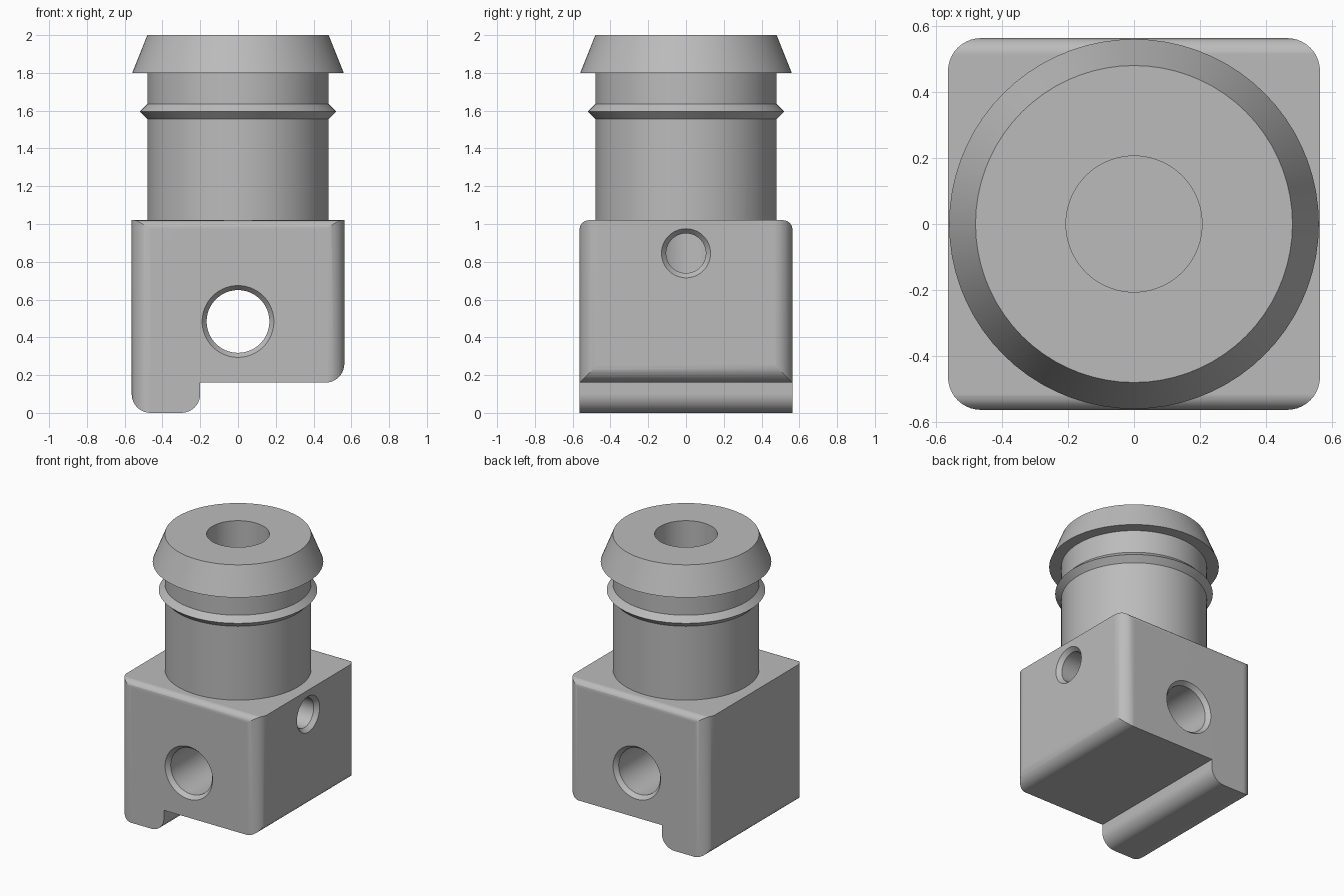
import bpy, bmesh, math
from mathutils import Matrix, Vector

cube = bpy.data.objects.get("Cube")
if cube:
    bpy.data.objects.remove(cube, do_unlink=True)

HALF = 0.563        # half width of the block
TOP = 1.02          # top of the block
EPS = 0.0005        # keeps tangent walls from coinciding

grey = bpy.data.materials.new("plain_grey")
grey.use_nodes = True
colour = (0.5, 0.5, 0.5, 1)
grey.diffuse_color = colour
grey.node_tree.nodes["Principled BSDF"].inputs["Base Color"].default_value = colour


def finish(name, bm):
    bmesh.ops.recalc_face_normals(bm, faces=bm.faces)
    mesh = bpy.data.meshes.new(name)
    bm.to_mesh(mesh)
    bm.free()
    mesh.materials.append(grey)
    obj = bpy.data.objects.new(name, mesh)
    bpy.context.collection.objects.link(obj)
    return obj


def rounded(corners, steps=10):
    """Outline from (u, v, radius) right-angled corners."""
    out = []
    for i, (u, v, r) in enumerate(corners):
        p = Vector((u, v))
        if r == 0:
            out.append(p)
            continue
        a = (Vector(corners[i - 1][:2]) - p).normalized()
        b = (Vector(corners[(i + 1) % len(corners)][:2]) - p).normalized()
        for k in range(steps + 1):
            t = math.pi / 2 * k / steps
            out.append(p + r * (a + b - b * math.cos(t) - a * math.sin(t)))
    return out


def prism(name, outline, low, high, place):
    """Extrude an outline between two depths; place maps (u, v, depth) to xyz."""
    bm = bmesh.new()
    face = bm.faces.new([bm.verts.new(place(p.x, p.y, low)) for p in outline])
    shift = Vector(place(0, 0, high)) - Vector(place(0, 0, low))
    new = bmesh.ops.extrude_face_region(bm, geom=[face], use_keep_orig=True)["geom"]
    bmesh.ops.translate(bm, vec=shift, verts=[g for g in new if isinstance(g, bmesh.types.BMVert)])
    return finish(name, bm)


def lathe(name, profile, matrix=Matrix.Identity(4), steps=72):
    """Revolve (radius, height) points about z, then move into place."""
    bm = bmesh.new()
    verts = [bm.verts.new((r, 0, z)) for r, z in profile]
    edges = [bm.edges.new(pair) for pair in zip(verts, verts[1:])]
    bmesh.ops.spin(bm, geom=verts + edges, cent=(0, 0, 0), axis=(0, 0, 1),
                   angle=2 * math.pi, steps=steps)
    bmesh.ops.remove_doubles(bm, verts=bm.verts, dist=1e-4)
    bmesh.ops.transform(bm, matrix=matrix, verts=bm.verts)
    return finish(name, bm)


def combine(target, tool, operation):
    mod = target.modifiers.new(tool.name, "BOOLEAN")
    mod.operation, mod.solver, mod.object = operation, "EXACT", tool
    bpy.context.view_layer.objects.active = target
    bpy.ops.object.modifier_apply(modifier=mod.name)
    bpy.data.objects.remove(tool, do_unlink=True)


# Block: stepped front profile with a lip, trimmed by rounded plan and side outlines
body = prism("threaded_block_body", rounded([
    (-HALF, 0, 0.1), (-0.2, 0, 0.1), (-0.2, 0.16, 0), (HALF, 0.16, 0.1),
    (HALF, 1.2, 0), (-HALF, 1.2, 0)]), -0.7, 0.7, lambda u, v, w: (u, w, v))
body.name = "stepped_body"
w = HALF + EPS
plan = prism("plan_trim", rounded([
    (-w, -HALF, 0.1), (w, -HALF, 0.1), (w, HALF, 0.1), (-w, HALF, 0.1)]),
    -0.3, 1.3, lambda u, v, d: (u, v, d))
side = prism("side_trim", rounded([
    (-w, -0.2, 0), (w, -0.2, 0), (w, TOP, 0.05), (-w, TOP, 0.05)]),
    -0.8, 0.8, lambda u, v, d: (d, u, v))
combine(body, plan, "INTERSECT")
combine(body, side, "INTERSECT")

# Stem with a sharp ring and a flared head
stem = lathe("stem", [
    (0, 0.9), (0.48, 0.9), (0.48, 1.555), (0.52, 1.595), (0.48, 1.635),
    (0.48, 1.8), (0.56, 1.8), (0.48, 2), (0, 2)])
combine(body, stem, "UNION")

# Bore down the stem, chamfered cross hole and chamfered side port
bore = lathe("bore_cutter", [(0, 0.72), (0.206, 0.72), (0.206, 2.1), (0, 2.1)])
combine(body, bore, "DIFFERENCE")

cross = lathe("cross_hole_cutter", [
    (0, -0.6), (0.19, -0.6), (0.19, -HALF), (0.166, -HALF + 0.03),
    (0.166, HALF - 0.03), (0.19, HALF), (0.19, 0.6), (0, 0.6)],
    Matrix.Translation((0, 0, 0.484)) @ Matrix.Rotation(math.pi / 2, 4, "X"))
combine(body, cross, "DIFFERENCE")

port = lathe("side_port_cutter", [
    (0, 0.1), (0.105, 0.1), (0.105, HALF - 0.03), (0.13, HALF), (0.13, 0.6), (0, 0.6)],
    Matrix.Translation((0, 0, 0.845)) @ Matrix.Rotation(math.pi / 2, 4, "Y"))
combine(body, port, "DIFFERENCE")

# Smooth curved walls, crisp edges, flat faces kept flat
bpy.ops.object.select_all(action="DESELECT")
body.select_set(True)
bpy.context.view_layer.objects.active = body
bpy.ops.object.shade_smooth_by_angle(angle=math.radians(28))
normals = body.modifiers.new("flat_face_normals", "WEIGHTED_NORMAL")
normals.keep_sharp = True
